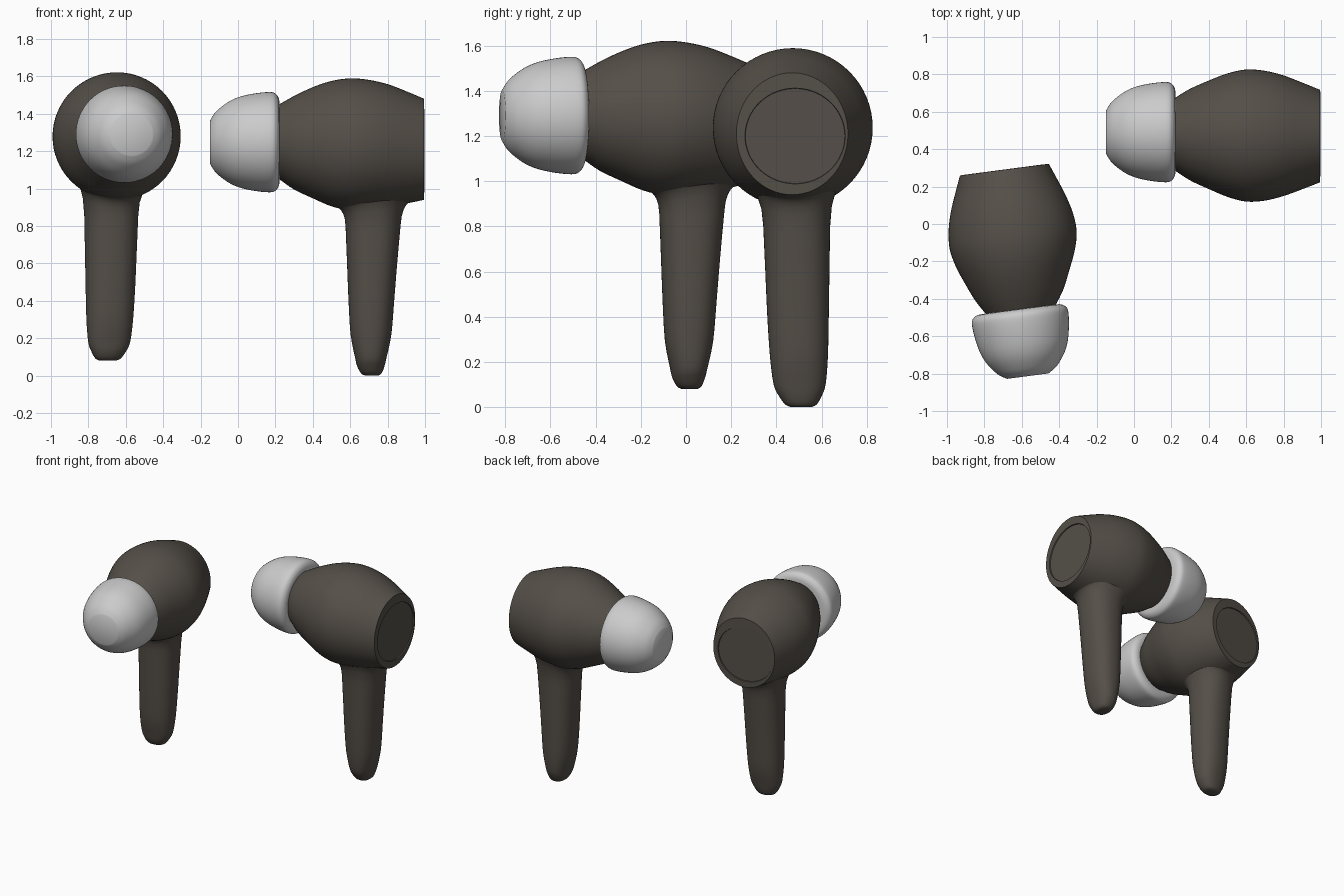
import bpy, bmesh, math
from mathutils import Vector, Matrix
from mathutils.bvhtree import BVHTree

if "Cube" in bpy.data.objects:
    bpy.data.objects.remove(bpy.data.objects["Cube"])

SEG = 64
dark = bpy.data.materials.new("dark_plastic")
dark.diffuse_color = (0.09, 0.078, 0.065, 1)
dark.use_nodes = True
dark.node_tree.nodes["Principled BSDF"].inputs["Base Color"].default_value = dark.diffuse_color


def smooth_keys(keys, steps):
    """Catmull-Rom interpolation through rows of numbers."""
    out = []
    for i in range(len(keys) - 1):
        a, b, c, d = (keys[max(0, min(len(keys) - 1, i + k))] for k in (-1, 0, 1, 2))
        for s in range(steps):
            t = s / steps
            out.append([0.5 * (2*q + (r - p)*t + (2*p - 5*q + 4*r - s_)*t*t
                               + (3*q - p - 3*r + s_)*t**3)
                        for p, q, r, s_ in zip(a, b, c, d)])
    return out + [list(keys[-1])]


def loop(n=2.0):
    """Unit superellipse."""
    pts = []
    for k in range(SEG):
        c, s = math.cos(2*math.pi*k/SEG), math.sin(2*math.pi*k/SEG)
        pts.append((math.copysign(abs(c)**(2/n), c), math.copysign(abs(s)**(2/n), s)))
    return pts


def loft(rings, cap_end=True):
    bm = bmesh.new()
    vs = [[bm.verts.new(p) for p in r] for r in rings]
    for a, b in zip(vs, vs[1:]):
        for k in range(SEG):
            j = (k + 1) % SEG
            bm.faces.new((a[k], a[j], b[j], b[k]))
    bm.faces.new(vs[0][::-1])
    if cap_end:
        bm.faces.new(vs[-1])
    bmesh.ops.recalc_face_normals(bm, faces=bm.faces)
    return bm


def ring_x(x, cy, cz, ry, rz):
    return [(x, cy + ry*c, cz + rz*s) for c, s in loop()]


# Bulbous body along x: x, centre y, centre z, half width, half height
body_keys = [(0.17, 0.48, 1.25, 0.165, 0.17), (0.22, 0.48, 1.25, 0.195, 0.20),
             (0.30, 0.478, 1.245, 0.245, 0.25), (0.40, 0.477, 1.245, 0.29, 0.297),
             (0.50, 0.475, 1.24, 0.33, 0.335), (0.60, 0.473, 1.237, 0.353, 0.352),
             (0.70, 0.472, 1.235, 0.347, 0.346), (0.80, 0.472, 1.23, 0.322, 0.328),
             (0.90, 0.471, 1.22, 0.285, 0.30), (0.995, 0.47, 1.21, 0.247, 0.27)]
rings = [ring_x(*k) for k in smooth_keys(body_keys, 4)]
# shallow recessed disc in the outer face
rings += [ring_x(0.996, 0.483, 1.20, 0.222, 0.212),
          ring_x(0.988, 0.483, 1.20, 0.220, 0.210)]
body = loft(rings)
tree = BVHTree.FromBMesh(body)

# Stem: z, centre x, centre y, half widths
stem_keys = [(0.0, 0.715, 0.51, 0.035, 0.045), (0.012, 0.713, 0.509, 0.055, 0.07),
             (0.05, 0.71, 0.506, 0.073, 0.095), (0.10, 0.71, 0.503, 0.085, 0.115),
             (0.22, 0.711, 0.5, 0.109, 0.128), (0.40, 0.713, 0.496, 0.122, 0.136),
             (0.60, 0.717, 0.493, 0.134, 0.142), (0.80, 0.722, 0.49, 0.147, 0.148)]
unit = loop(2.3)
rings = [[(x + rx*c, y + ry*s, z) for c, s in unit]
         for z, x, y, rx, ry in smooth_keys(stem_keys, 3)]
# fillet that flares out onto the underside of the body
ends = []
for c, s in unit:
    p = Vector((0.722 + 0.205*c, 0.485 + 0.25*s, 0))
    hit = tree.ray_cast(p, Vector((0, 0, 1)))[0]
    ends.append(hit + Vector((0, 0, 0.004)))
for t in (0.25, 0.45, 0.6, 0.72, 0.83, 0.92, 1.0):
    r = []
    for (c, s), e in zip(unit, ends):
        a = Vector((0.722 + 0.147*c, 0.49 + 0.148*s, 0.80))
        b = Vector((0.724 + 0.152*c, 0.49 + 0.152*s, e.z - 0.015))
        r.append((1-t)**2*a + 2*t*(1-t)*b + t*t*e)
    rings.append(r)
stem = loft(rings, cap_end=False)

# Silicone tip: x, radius
tip_keys = [(-0.15, 0.115), (-0.125, 0.155), (-0.09, 0.188), (-0.04, 0.222), (0.02, 0.246),
            (0.10, 0.262), (0.17, 0.268), (0.20, 0.26), (0.218, 0.235), (0.222, 0.20)]
tip = loft([ring_x(x, 0.491, 1.248, r, r) for x, r in smooth_keys(tip_keys, 3)])


def add(name, bm, matrix, mat):
    me = bpy.data.meshes.new(name)
    bm.to_mesh(me)
    ob = bpy.data.objects.new(name, me)
    bpy.context.collection.objects.link(ob)
    ob.matrix_world = matrix
    if mat:
        me.materials.append(mat)
    bpy.ops.object.select_all(action='DESELECT')
    ob.select_set(True)
    bpy.context.view_layer.objects.active = ob
    bpy.ops.object.shade_smooth_by_angle(angle=math.radians(35))


# Two earbuds, the second turned sideways
second = (Matrix.Translation((-0.115, -0.607, 0.08))
          @ Matrix.Rotation(math.radians(97.5), 4, 'Z') @ Matrix.Scale(0.97, 4))
for label, m in (("right", Matrix.Identity(4)), ("left", second)):
    add(label + "_earbud_body", body, m, dark)
    add(label + "_earbud_stem", stem, m, dark)
    add(label + "_ear_tip", tip, m, None)
